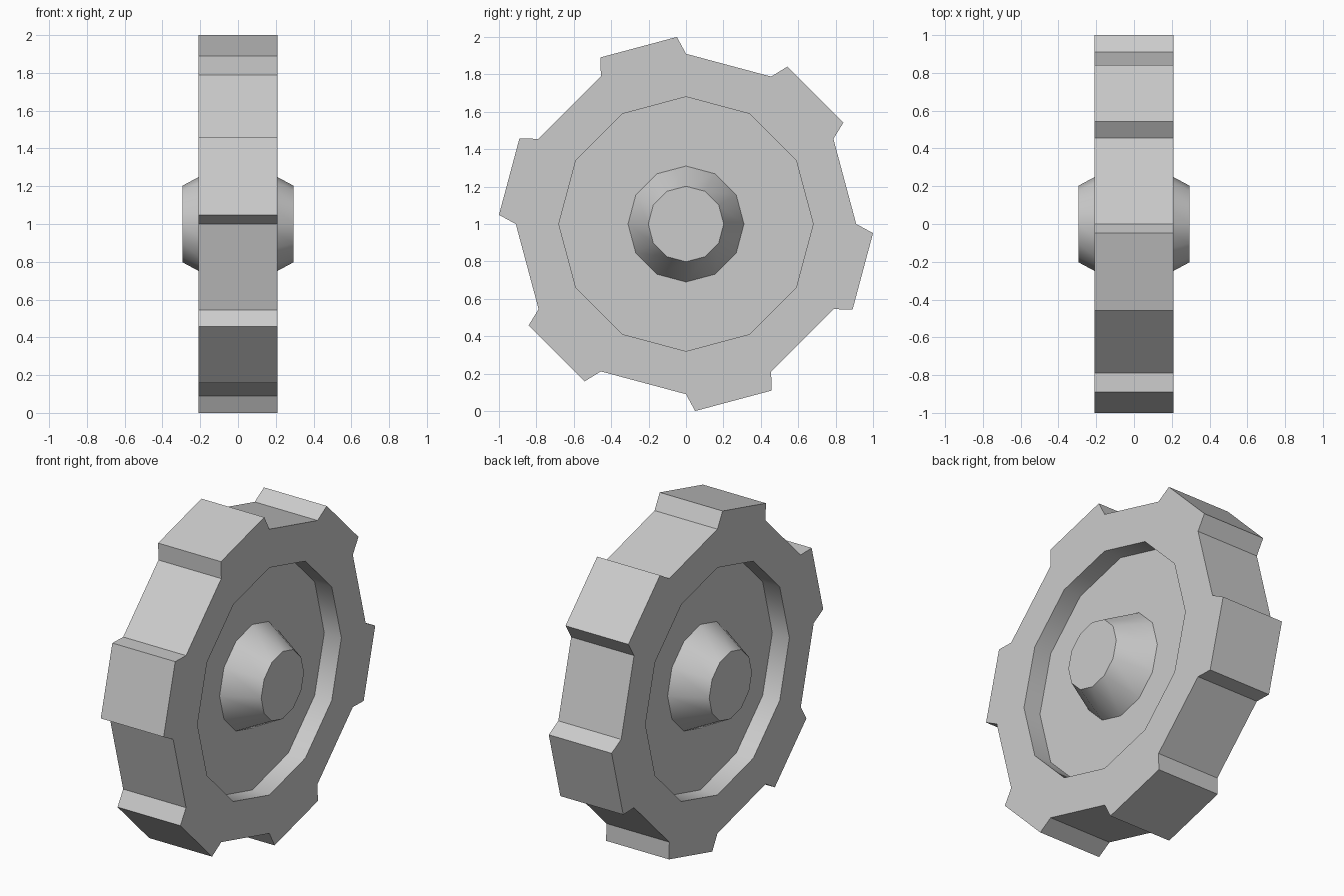
import bpy, bmesh, math

if "Cube" in bpy.data.objects:
    bpy.data.objects.remove(bpy.data.objects["Cube"])

SIDES = 12
HALF_W = 0.208      # half width of the tread
R_TREAD = 0.91      # corner radius of the 12-sided tread
R_TOOTH = 1.0012    # corner radius of the raised teeth
TAPER = math.radians(2.8)


def ring_point(x, r, a):
    return (x, r * math.cos(a), 1 + r * math.sin(a))


# Half profile (x, radius): hub tip, hub base, recess floor, rim lip, tread
half = [(0.295, 0.202), (0.095, 0.31), (0.095, 0.68), (HALF_W, 0.68), (HALF_W, R_TREAD)]
profile = [(-x, r) for x, r in half] + half[::-1]

bm = bmesh.new()
rings = [[bm.verts.new(ring_point(x, r, math.tau * i / SIDES)) for i in range(SIDES)]
         for x, r in profile]

# Lathe the profile, keeping every second tread panel for a tooth
tooth_panels = []
for k in range(len(rings) - 1):
    for i in range(SIDES):
        j = (i + 1) % SIDES
        face = bm.faces.new((rings[k][i], rings[k][j], rings[k + 1][j], rings[k + 1][i]))
        if k == len(half) - 1 and i % 2 == 1:
            tooth_panels.append((face, i))

# Hub end caps
bm.faces.new(rings[0])
bm.faces.new(rings[-1])

# Raise the teeth, tapering slightly inwards
for face, i in tooth_panels:
    mid = math.tau * (i + 0.5) / SIDES
    spread = math.pi / SIDES - TAPER
    top = bmesh.ops.extrude_discrete_faces(bm, faces=[face])["faces"][0]
    for v in top.verts:
        a = math.atan2(v.co.z - 1, v.co.y)
        side = 1 if math.sin(a - mid) > 0 else -1
        v.co = ring_point(v.co.x, R_TOOTH, mid + side * spread)

bmesh.ops.recalc_face_normals(bm, faces=bm.faces)
mesh = bpy.data.meshes.new("toothed_wheel")
bm.to_mesh(mesh)
bm.free()

wheel = bpy.data.objects.new("toothed_wheel", mesh)
bpy.context.collection.objects.link(wheel)

# Smooth hub and recess wall, crisp edges elsewhere
bpy.context.view_layer.objects.active = wheel
wheel.select_set(True)
bpy.ops.object.shade_smooth_by_angle(angle=math.radians(35))
